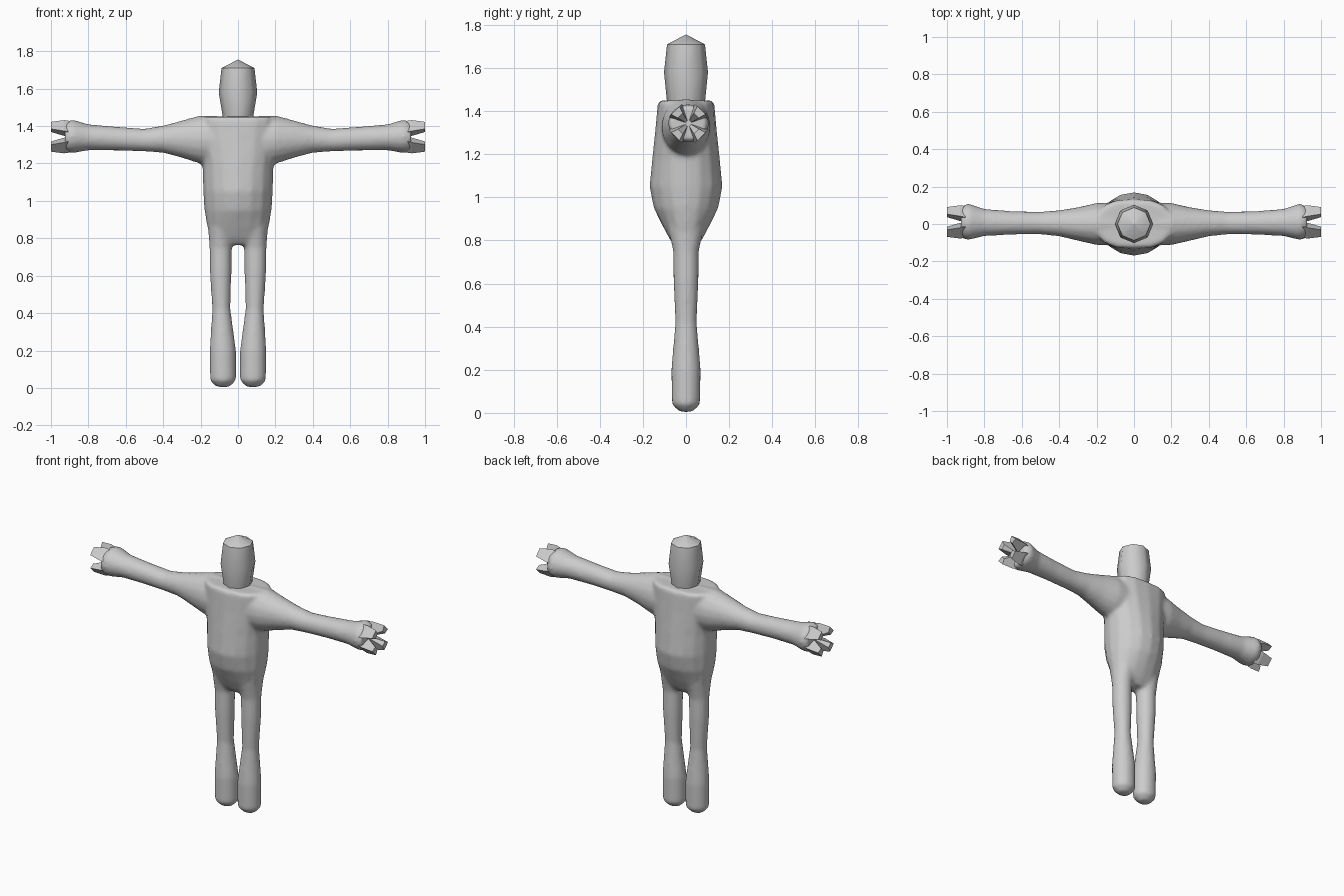
import bpy, bmesh, math

if "Cube" in bpy.data.objects:
    bpy.data.objects.remove(bpy.data.objects["Cube"])

mat = bpy.data.materials.new("plain_grey")
mat.diffuse_color = (0.6, 0.6, 0.6, 1)
mat.use_nodes = True
mat.node_tree.nodes["Principled BSDF"].inputs["Base Color"].default_value = mat.diffuse_color


def make_object(name, bm, smooth=None):
    bmesh.ops.recalc_face_normals(bm, faces=bm.faces)
    mesh = bpy.data.meshes.new(name)
    bm.to_mesh(mesh)
    bm.free()
    mesh.materials.append(mat)
    ob = bpy.data.objects.new(name, mesh)
    bpy.context.collection.objects.link(ob)
    if smooth:
        bpy.ops.object.select_all(action='DESELECT')
        ob.select_set(True)
        bpy.context.view_layer.objects.active = ob
        bpy.ops.object.shade_smooth_by_angle(angle=math.radians(smooth))
    return ob


def ring_points(n, r1, r2, power=1.0, phase=0.0):
    """Ellipse points; a power below 1 squares off the outline."""
    for i in range(n):
        a = math.tau * i / n + phase
        c, s = math.cos(a), math.sin(a)
        yield (math.copysign(abs(c) ** power, c) * r1,
               math.copysign(abs(s) ** power, s) * r2)


def skin(bm, rings):
    """Join rings of equal length into a closed tube."""
    loops = [[bm.verts.new(p) for p in ring] for ring in rings]
    n = len(loops[0])
    for a, b in zip(loops, loops[1:]):
        for i in range(n):
            j = (i + 1) % n
            bm.faces.new((a[i], a[j], b[j], b[i]))
    bm.faces.new(loops[0])
    bm.faces.new(loops[-1])


def upright(rows, cx=0, n=16):
    """Rows: z, half width, half depth, power."""
    return [[(cx + u, v, z) for u, v in ring_points(n, rx, ry, p)]
            for z, rx, ry, p in rows]


# Body: torso, legs and arms fused into one skin
body = bmesh.new()
skin(body, upright([
    (0.765, 0.10, 0.045, 0.9), (0.80, 0.15, 0.072, 0.9),
    (0.86, 0.165, 0.105, 0.95), (0.95, 0.18, 0.15, 1), (1.05, 0.187, 0.17, 1),
    (1.18, 0.19, 0.157, 0.95), (1.32, 0.20, 0.142, 0.85),
    (1.43, 0.20, 0.132, 0.75), (1.45, 0.20, 0.128, 0.75)]))

arm_rows = [  # x, centre y, centre z, half depth, half height
    (0.0, 0, 1.32, 0.12, 0.13), (0.2, 0, 1.328, 0.113, 0.13),
    (0.3, 0, 1.33, 0.09, 0.10), (0.4, 0.004, 1.33, 0.07, 0.073),
    (0.5, 0.005, 1.325, 0.061, 0.061), (0.65, 0.006, 1.333, 0.063, 0.064),
    (0.8, 0.008, 1.34, 0.073, 0.07), (0.885, 0.012, 1.345, 0.098, 0.09),
    (0.925, 0.01, 1.342, 0.085, 0.08)]
leg_rows = [
    (0.005, 0.035, 0.03, 1), (0.04, 0.07, 0.066, 1), (0.20, 0.071, 0.069, 1),
    (0.42, 0.049, 0.05, 1), (0.62, 0.058, 0.059, 1), (0.75, 0.06, 0.06, 1),
    (0.86, 0.07, 0.085, 1)]
for s in (-1, 1):
    skin(body, [[(s * x, cy + u, cz + v) for u, v in ring_points(16, ry, rz)]
                for x, cy, cz, ry, rz in arm_rows])
    # the knee sits slightly further out than the hip and foot
    rings = upright(leg_rows)
    centres = (0.08, 0.08, 0.081, 0.089, 0.093, 0.093, 0.09)
    skin(body, [[(s * cx + x, y, z) for x, y, z in r]
                for cx, r in zip(centres, rings)])
body_ob = make_object("body", body)
rm = body_ob.modifiers.new("fuse", 'REMESH')
rm.mode = 'VOXEL'
rm.voxel_size = 0.012
rm.use_smooth_shade = True
sm = body_ob.modifiers.new("blend", 'SMOOTH')
sm.factor = 0.5
sm.iterations = 6

# Head: eight-sided capsule with a low pointed crown
head = bmesh.new()
skin(head, upright([(1.42, 0.078, 0.085, 1), (1.46, 0.083, 0.09, 1),
                    (1.58, 0.103, 0.102, 1), (1.71, 0.088, 0.088, 1),
                    (1.755, 0.002, 0.002, 1)], n=8))
make_object("head", head, 50)

# Fingers: four blunt wedges around each palm
for s, side in ((-1, "left"), (1, "right")):
    bm = bmesh.new()
    for k in range(4):
        mid = math.pi / 4 + k * math.pi / 2

        def wedge(x, inner, outer, spread):
            pts = [(inner, -spread), (outer, -spread),
                   (outer, spread), (inner, spread)]
            return [(s * x, 0.011 + r * math.cos(mid + a),
                     1.343 + r * math.sin(mid + a)) for r, a in pts]
        skin(bm, [wedge(0.90, 0.02, 0.088, 0.5), wedge(0.93, 0.015, 0.094, 0.45),
                  wedge(1.0, 0.055, 0.09, 0.3)])
    make_object(side + "_fingers", bm)
